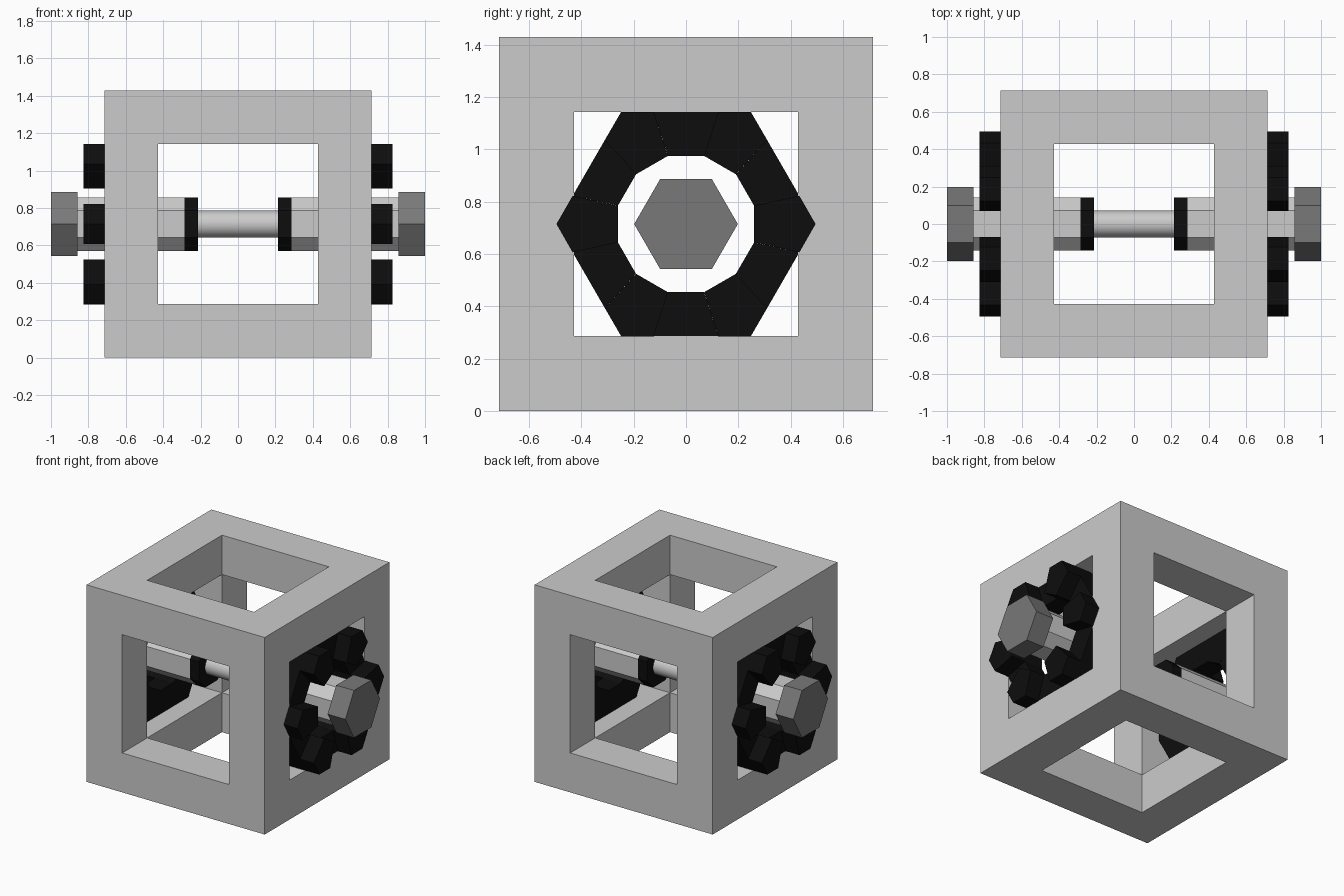
import bpy, bmesh, math
from mathutils import Matrix

if "Cube" in bpy.data.objects:
    bpy.data.objects.remove(bpy.data.objects["Cube"])

U = 1 / 7          # design unit
CZ = 5 * U         # height of the axle


def material(name, v):
    m = bpy.data.materials.new(name)
    m.diffuse_color = (v, v, v, 1)
    m.use_nodes = True
    m.node_tree.nodes["Principled BSDF"].inputs["Base Color"].default_value = m.diffuse_color
    return m


BLACK = material("black", 0.004)
DARK = material("dark_grey", 0.19)


def finish(name, bm, mat=None):
    bmesh.ops.recalc_face_normals(bm, faces=bm.faces)
    me = bpy.data.meshes.new(name)
    bm.to_mesh(me)
    bm.free()
    ob = bpy.data.objects.new(name, me)
    ob.location.z = CZ
    bpy.context.collection.objects.link(ob)
    if mat:
        me.materials.append(mat)
    return ob


def prism(bm, profile, x0, x1):
    """Extrude a (y, z) profile along x."""
    a = [bm.verts.new((x0, y, z)) for y, z in profile]
    b = [bm.verts.new((x1, y, z)) for y, z in profile]
    n = len(a)
    bm.faces.new(a)
    bm.faces.new(b)
    for i in range(n):
        j = (i + 1) % n
        bm.faces.new((a[i], a[j], b[j], b[i]))


def ngon(n, r, start=0.0):
    return [(r * math.cos(start + 2 * math.pi * i / n),
             r * math.sin(start + 2 * math.pi * i / n)) for i in range(n)]


# open cube frame: each side is a square ring, with window reveals inside
bm = bmesh.new()
A, B = 5 * U, 3 * U
sq = [(-1, -1), (1, -1), (1, 1), (-1, 1)]
turns = [Matrix.Rotation(math.pi / 2 * k, 4, 'Z') for k in range(4)]
turns += [Matrix.Rotation(s * math.pi / 2, 4, 'Y') for s in (1, -1)]
for t in turns:
    rings = [[bm.verts.new(t @ Matrix.Diagonal((d, w, w)).to_4x4() @ Matrix.Translation((1, p, q)).to_translation())
              for p, q in sq] for d, w in ((A, A), (A, B), (B, B))]
    for r0, r1 in zip(rings, rings[1:]):
        for i in range(4):
            j = (i + 1) % 4
            bm.faces.new((r0[i], r0[j], r1[j], r1[i]))
bmesh.ops.remove_doubles(bm, verts=bm.verts, dist=1e-4)
finish("cube_frame", bm)

# chamfered square bar section, shared by shaft and collar
bar = [(U, U / 2), (U / 2, U), (-U / 2, U), (-U, U / 2),
       (-U, -U / 2), (-U / 2, -U), (U / 2, -U), (U, -U / 2)]

# knob section at the ring's corner
knob = [(0.26, -0.07), (0.433, -0.108), (0.495, 0), (0.433, 0.108), (0.26, 0.07)]

for side, s in (("right", 1), ("left", -1)):
    bm = bmesh.new()
    prism(bm, bar, s * 2 * U, s * 6 * U)
    finish(side + "_shaft", bm)

    bm = bmesh.new()
    prism(bm, bar, s * 1.5 * U, s * 2 * U)
    finish(side + "_collar", bm, BLACK)

    bm = bmesh.new()
    prism(bm, ngon(6, 0.198), s * 6 * U, s * 7 * U)
    finish(side + "_hex_head", bm, DARK)

    # hexagonal ring with twelve-sided hole, and a knob at every corner
    bm = bmesh.new()
    for k in range(6):
        c, n = math.cos(k * math.pi / 3), math.sin(k * math.pi / 3)
        rot = lambda pts: [(y * c - z * n, y * n + z * c) for y, z in pts]
        prism(bm, rot(knob), s * 4 * U, s * 0.825)
        link = [(0.26, 0.07), (0.433, 0.108), (0.31, 0.321), (0.191, 0.19)]
        prism(bm, rot(link), s * 4 * U, s * 5 * U)
    finish(side + "_knobbed_ring", bm, BLACK)

# thin round axle between the collars
bm = bmesh.new()
prism(bm, ngon(32, U / 2), -1.5 * U, 1.5 * U)
ob = finish("axle", bm)
bpy.context.view_layer.objects.active = ob
ob.select_set(True)
bpy.ops.object.shade_smooth_by_angle()
